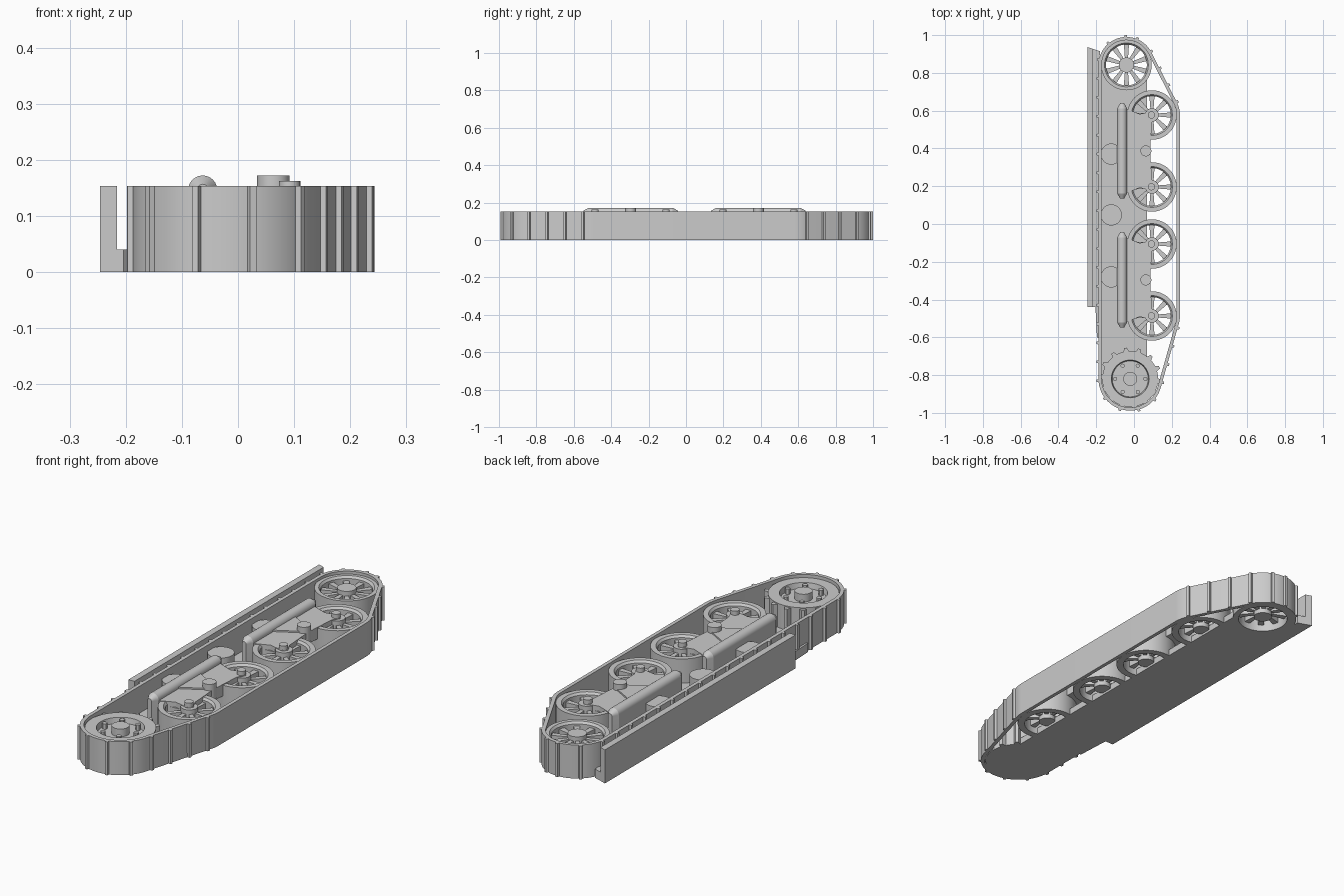
import bpy, bmesh, math
from mathutils import Vector, Matrix

cube = bpy.data.objects.get("Cube")
if cube:
    bpy.data.objects.remove(cube)

mat = bpy.data.materials.new("plain_grey")
mat.use_nodes = True
GREY = (0.6, 0.6, 0.6, 1)
mat.diffuse_color = GREY
mat.node_tree.nodes["Principled BSDF"].inputs["Base Color"].default_value = GREY

H = 0.153
IDLER, SPROCKET = Vector((-0.04, 0.842)), Vector((-0.02, -0.82))
WHEELS = [Vector((0.095, y)) for y in (0.577, 0.196, -0.106, -0.487)]
BOGIES = (0.387, -0.296)
parts = []


def finish(name, bm):
    bmesh.ops.recalc_face_normals(bm, faces=bm.faces)
    me = bpy.data.meshes.new(name)
    bm.to_mesh(me)
    bm.free()
    me.materials.append(mat)
    ob = bpy.data.objects.new(name, me)
    bpy.context.collection.objects.link(ob)
    parts.append(ob)
    return ob


def prism(bm, pts, z0, z1):
    low = [bm.verts.new((p[0], p[1], z0)) for p in pts]
    top = [bm.verts.new((p[0], p[1], z1)) for p in pts]
    bm.faces.new(low[::-1])
    bm.faces.new(top)
    n = len(pts)
    for i in range(n):
        j = (i + 1) % n
        bm.faces.new((low[i], low[j], top[j], top[i]))


def disc(bm, c, r, z0, z1, n=32):
    prism(bm, [(c[0] + r * math.cos(i * math.tau / n),
                c[1] + r * math.sin(i * math.tau / n)) for i in range(n)], z0, z1)


def lathe(bm, c, profile, n=48, closed=False):
    rings = [[bm.verts.new((c[0] + r * math.cos(i * math.tau / n),
                            c[1] + r * math.sin(i * math.tau / n), z)) for i in range(n)]
             for r, z in profile]
    pairs = list(zip(rings, rings[1:] + rings[:1]))
    for a, b in pairs if closed else pairs[:-1]:
        for i in range(n):
            j = (i + 1) % n
            bm.faces.new((a[i], a[j], b[j], b[i]))
    if not closed:
        bm.faces.new(rings[0][::-1])
        bm.faces.new(rings[-1])


def radial(bm, c, angle, r0, r1, w0, w1, z0, z1):
    # tapered bar pointing outwards from a centre
    d = Vector((math.cos(angle), math.sin(angle)))
    s = Vector((-d.y, d.x))
    prism(bm, [c + d * r0 - s * w0, c + d * r1 - s * w1,
               c + d * r1 + s * w1, c + d * r0 + s * w0], z0, z1)


# Belt: outline wrapped tightly around all the wheels
circles = [(IDLER, 0.148), (SPROCKET, 0.168)] + [(w, 0.148) for w in WHEELS]


def wrap(offset, n=120):
    loop = []
    for i in range(n):
        a = math.pi / 2 + (i + 0.5) * math.tau / n
        d = Vector((math.cos(a), math.sin(a)))
        c, r = max(circles, key=lambda k: k[0].dot(d) + k[1])
        loop.append(c + d * (r + offset))
    return loop


outer, inner = wrap(0), wrap(-0.017)
bm = bmesh.new()
rows = [[bm.verts.new((p.x, p.y, z)) for p in loop]
        for loop, z in ((outer, 0), (outer, H), (inner, H), (inner, 0))]
for k in range(4):
    a, b = rows[k], rows[(k + 1) % 4]
    for i in range(len(a)):
        j = (i + 1) % len(a)
        bm.faces.new((a[i], a[j], b[j], b[i]))
finish("track_belt", bm)

# Cleats: evenly spaced ribs, leaving the long ground run bare
bm = bmesh.new()
step, left = 0.1, 0.0
for p, q in zip(outer, outer[1:] + outer[:1]):
    length = (q - p).length
    d = (q - p).normalized()
    nrm = Vector((d.y, -d.x))
    while left < length:
        m = p + d * left
        if not (m.x > 0.235 and abs(m.y) < 0.6):
            prism(bm, [m - d * 0.009 - nrm * 0.004, m - d * 0.006 + nrm * 0.01,
                       m + d * 0.006 + nrm * 0.01, m + d * 0.009 - nrm * 0.004], 0, H)
        left += step
    left -= length
finish("track_cleats", bm)

# Base plate, opened under the idler
bm = bmesh.new()
prism(bm, [(min(p.x, 0.07), p.y) for p in inner], 0, 0.03)
plate = finish("base_plate", bm)
bm = bmesh.new()
disc(bm, IDLER, 0.122, -0.1, 0.1, 48)
cutter = finish("idler_opening_cutter", bm)
cutter.hide_render = True
mod = plate.modifiers.new("opening", "BOOLEAN")
mod.operation, mod.object, mod.solver = "DIFFERENCE", cutter, "EXACT"
bpy.context.view_layer.objects.active = plate
bpy.ops.object.modifier_apply(modifier=mod.name)
parts.remove(cutter)
bpy.data.objects.remove(cutter)


# Spoked wheels
def spoked_wheel(name, c, r, rim, hub, spokes):
    bm = bmesh.new()
    lathe(bm, c, [(r, 0), (r, 0.14), (rim + 0.008, 0.14), (rim, 0.13), (rim, 0)], closed=True)
    disc(bm, c, hub, 0.01, 0.14)
    for i in range(spokes):
        radial(bm, c, math.pi / 2 + i * math.tau / spokes, hub * 0.8, rim + 0.005,
               0.008, 0.014, 0.03, 0.12)
    finish(name, bm)


spoked_wheel("idler_wheel", IDLER, 0.134, 0.108, 0.04, 10)
for i, w in enumerate(WHEELS):
    spoked_wheel(f"road_wheel_{i + 1}", w, 0.131, 0.1, 0.036, 8)

# Drive sprocket with teeth, dished face, hub and bolts
bm = bmesh.new()
lathe(bm, SPROCKET, [(0.148, 0), (0.148, 0.14), (0.1, 0.14), (0.095, 0.115),
                     (0.037, 0.115), (0.037, 0.15), (0.001, 0.15)])
for i in range(14):
    radial(bm, SPROCKET, math.pi / 2 + 0.15 + i * math.tau / 14, 0.14, 0.166,
           0.017, 0.007, 0, 0.135)
for i in range(6):
    a = i * math.tau / 6
    disc(bm, SPROCKET + Vector((math.cos(a), math.sin(a))) * 0.08, 0.011, 0.1, 0.14, 12)
finish("drive_sprocket", bm)

# Return rollers
for i, y in enumerate((0.37, 0.048, -0.28)):
    bm = bmesh.new()
    disc(bm, (-0.12, y), 0.056, 0.02, 0.125)
    finish(f"return_roller_{i + 1}", bm)

# Bogies: round-topped beam, lever plate, gusset and pivots
half = [(0.085, 0), (0.095, 0.15), (0.115, 0.19), (0.1, 0.21), (0.03, 0.195), (-0.045, 0.225)]
lever = half + [(x, -y) for x, y in half[:0:-1]]
for i, y in enumerate(BOGIES):
    bm = bmesh.new()
    n = 12
    for y0, y1, s0, s1 in ((-0.253, -0.225, 0.4, 1), (-0.225, 0.225, 1, 1), (0.225, 0.253, 1, 0.4)):
        ends = []
        for yy, s in ((y0, s0), (y1, s1)):
            r = 0.026 * s
            arc = [(-0.063 + r * math.cos(k * math.pi / n), 0.146 + r * math.sin(k * math.pi / n))
                   for k in range(n + 1)]
            arc += [(-0.063 - r, 0.02), (-0.063 + r, 0.02)]
            ends.append([bm.verts.new((x, y + yy, z)) for x, z in arc])
        a, b = ends
        bm.faces.new(a[::-1])
        bm.faces.new(b)
        for k in range(len(a)):
            j = (k + 1) % len(a)
            bm.faces.new((a[k], a[j], b[j], b[k]))
    finish(f"bogie_beam_{i + 1}", bm)

    bm = bmesh.new()
    prism(bm, [(px, y + py) for px, py in lever], 0.09, 0.143)
    prism(bm, [(-0.045, y - 0.085), (0.07, y - 0.02), (0.07, y + 0.02), (-0.045, y + 0.085)],
          0.09, 0.15)
    finish(f"bogie_lever_{i + 1}", bm)

    bm = bmesh.new()
    disc(bm, (0.063, y), 0.029, 0.1, 0.172)
    for s in (-1, 1):
        disc(bm, (0.092, y + s * 0.19), 0.019, 0.1, 0.162, 20)
    finish(f"bogie_pivots_{i + 1}", bm)

# Side guard: upright board with a low flange joining the base
bm = bmesh.new()
prism(bm, [(-0.246, -0.44), (-0.216, -0.44), (-0.216, 0.927), (-0.246, 0.937)], 0, H)
finish("side_guard", bm)
bm = bmesh.new()
prism(bm, [(-0.22, -0.44), (-0.204, -0.44), (-0.196, -0.6), (-0.18, -0.6),
           (-0.18, 0.915), (-0.22, 0.928)], 0, 0.04)
finish("guard_flange", bm)

# Smooth round surfaces, keep hard edges
bpy.ops.object.select_all(action="DESELECT")
for ob in parts:
    ob.select_set(True)
bpy.context.view_layer.objects.active = parts[0]
bpy.ops.object.shade_smooth_by_angle(angle=math.radians(30))
